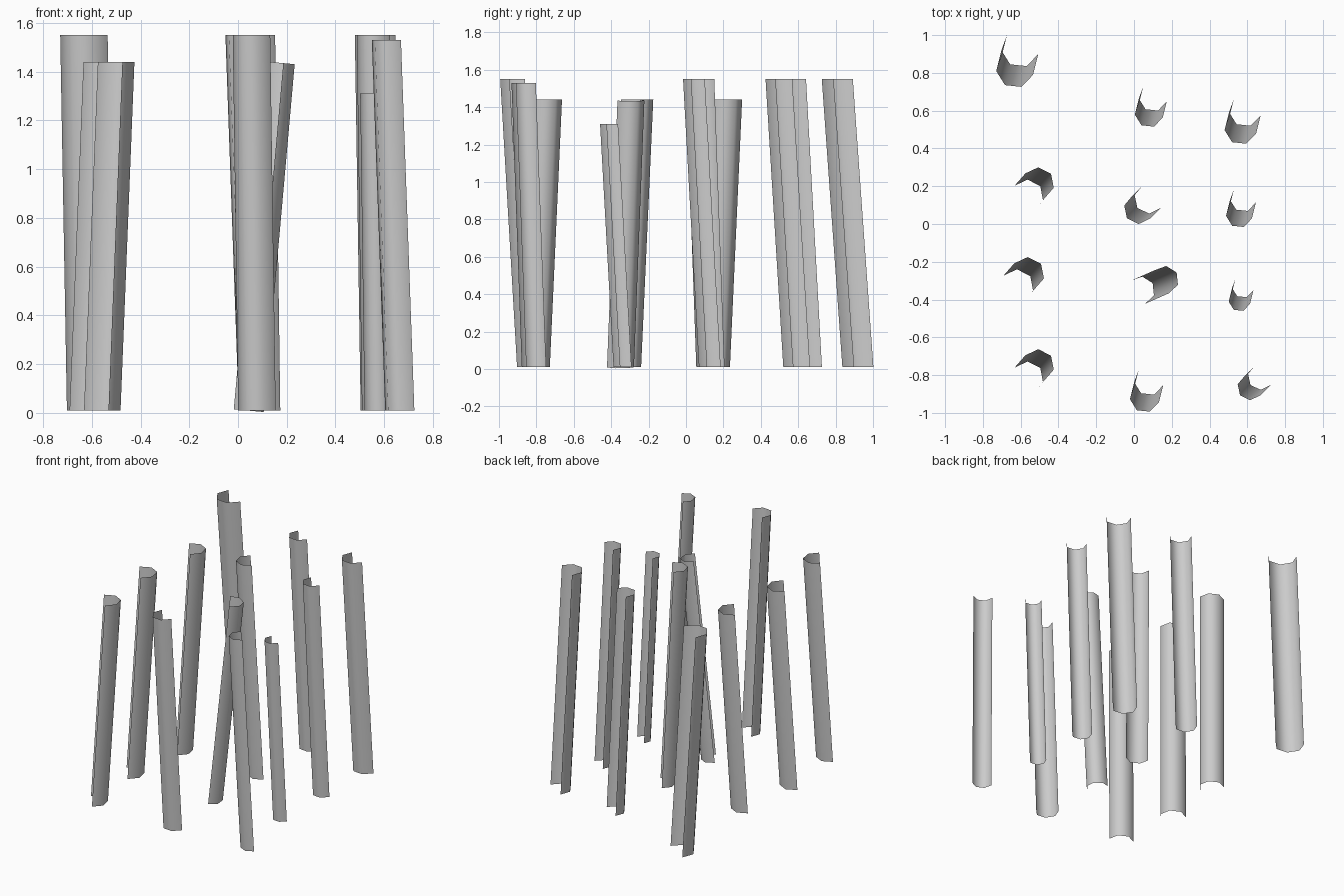
import bpy
import bmesh
from math import sin, cos, radians

SEGMENTS = 4          # flat strips across each open channel
STEP = radians(52)    # turn between neighbouring strips
GROUND_GAP = 0.01

cube = bpy.data.objects.get("Cube")
if cube:
    bpy.data.objects.remove(cube, do_unlink=True)

# One plain grey for every channel
grey = bpy.data.materials.new("plain_grey")
grey.use_nodes = True
colour = (0.6, 0.6, 0.6, 1.0)
grey.diffuse_color = colour
shader = next(n for n in grey.node_tree.nodes if n.type == 'BSDF_PRINCIPLED')
shader.inputs["Base Color"].default_value = colour


def leaning_channel(name, top, radius, height, facing, foot_shift, end_slope=0.0):
    """Open curved strip whose foot is shifted sideways from its top."""
    bm = bmesh.new()
    upper, lower = [], []
    for i in range(SEGMENTS + 1):
        angle = radians(facing) + (i - SEGMENTS / 2) * STEP
        dx, dy = radius * cos(angle), radius * sin(angle)
        x, y = top[0] + dx, top[1] + dy
        drop = end_slope * dx
        upper.append(bm.verts.new((x, y, height - drop)))
        lower.append(bm.verts.new((x + foot_shift[0], y + foot_shift[1],
                                   GROUND_GAP - drop)))
    for i in range(SEGMENTS):
        bm.faces.new((lower[i], lower[i + 1], upper[i + 1], upper[i]))
    for face in bm.faces:
        face.smooth = True
    mesh = bpy.data.meshes.new(name)
    bm.to_mesh(mesh)
    bm.free()
    mesh.materials.append(grey)
    obj = bpy.data.objects.new(name, mesh)
    bpy.context.scene.collection.objects.link(obj)
    return obj


# Channels leaning towards the front: top x, top y, radius, height, lean
front_leaning = {
    "back_right": (-0.63, 0.82, 0.1, 1.55, 0.11),
    "back_middle": (0.08, 0.587, 0.076, 1.55, 0.085),
    "back_left": (0.565, 0.506, 0.086, 1.55, 0.095),
    "centre_left": (0.557, 0.05, 0.07, 1.55, 0.085),
    "short_left": (0.559, -0.405, 0.058, 1.31, 0.072),
    "front_middle": (0.057, -0.919, 0.079, 1.55, 0.09),
}
for place, (x, y, r, h, lean) in front_leaning.items():
    leaning_channel(place + "_channel", (x, y), r, h, 238, (lean / 4, lean))

# Channels leaning diagonally to the front right
diagonal = {
    "centre_middle": (0.025, 0.079, 0.079, 1.55),
    "front_left": (0.615, -0.865, 0.068, 1.53),
}
for place, (x, y, r, h) in diagonal.items():
    leaning_channel(place + "_channel", (x, y), r, h, 218, (0.055, 0.055))

# Right-hand row, turned round and leaning to the back left
right_row = {
    "centre_right": (-0.508, 0.214, 0.086),
    "inner_right": (-0.564, -0.265, 0.09),
    "front_right": (-0.508, -0.749, 0.086),
}
for place, (x, y, r) in right_row.items():
    leaning_channel(place + "_channel", (x, y), r, 1.44, 37, (-0.057, -0.065))

# Strongly tilted channel, with ends square to its lean
leaning_channel("tilted_channel", (0.163, -0.296), 0.074, 1.437, 32,
                (-0.127, -0.056), end_slope=0.09)
